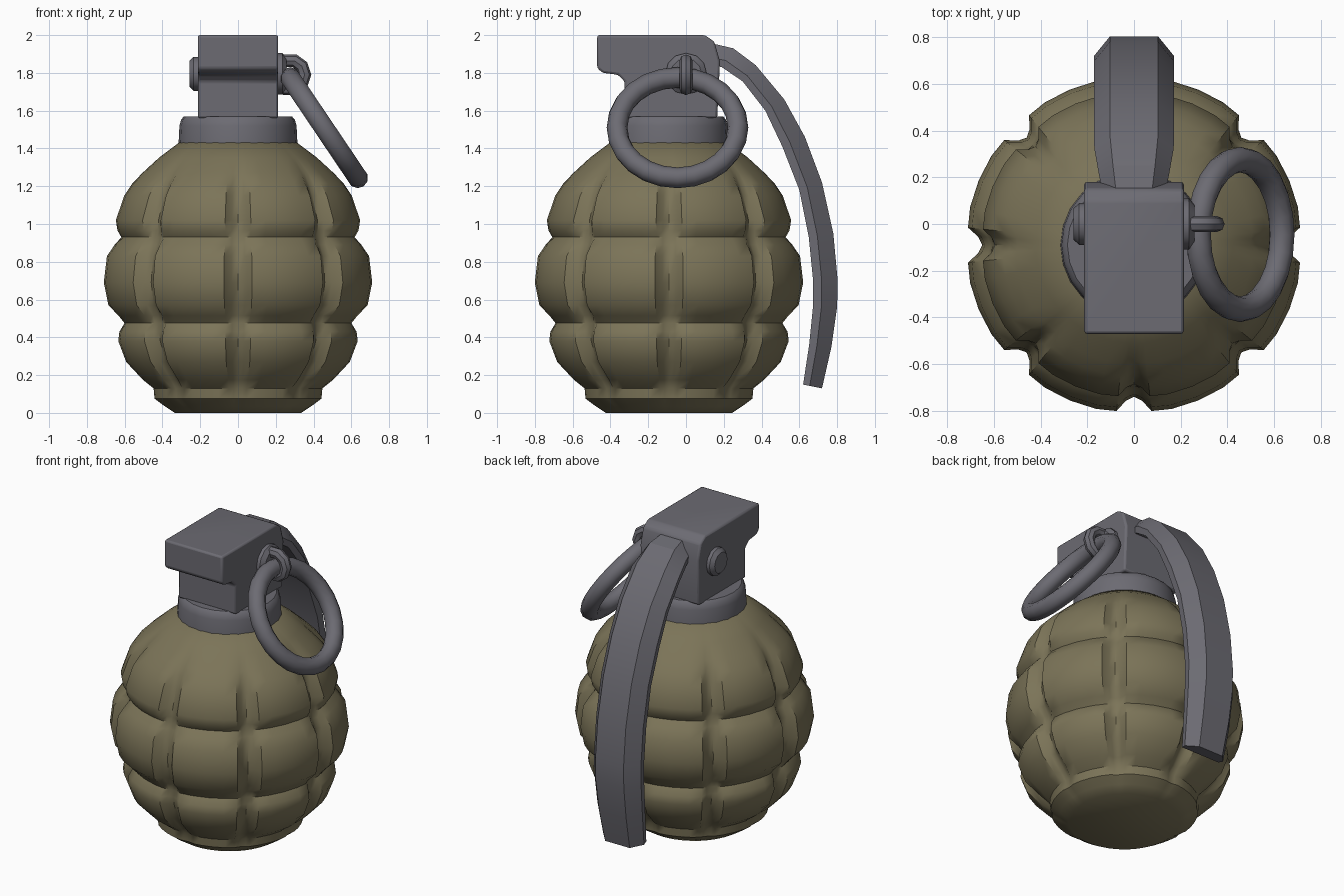
import bpy, bmesh, math
from mathutils import Matrix, Vector

if "Cube" in bpy.data.objects:
    bpy.data.objects.remove(bpy.data.objects["Cube"])


def material(name, rgb):
    m = bpy.data.materials.new(name)
    m.diffuse_color = (*rgb, 1)
    m.use_nodes = True
    m.node_tree.nodes["Principled BSDF"].inputs["Base Color"].default_value = m.diffuse_color
    return m


OLIVE = material("olive", (0.2, 0.175, 0.098))
GREY = material("gunmetal grey", (0.15, 0.147, 0.17))
CY = -0.09  # y of the body axis


def finish(bm, name, mat, angle=35, bevel=0):
    bmesh.ops.recalc_face_normals(bm, faces=bm.faces)
    me = bpy.data.meshes.new(name)
    bm.to_mesh(me)
    bm.free()
    me.materials.append(mat)
    ob = bpy.data.objects.new(name, me)
    bpy.context.collection.objects.link(ob)
    bpy.ops.object.select_all(action='DESELECT')
    ob.select_set(True)
    bpy.context.view_layer.objects.active = ob
    bpy.ops.object.shade_smooth_by_angle(angle=math.radians(angle))
    if bevel:
        b = ob.modifiers.new("bevel", 'BEVEL')
        b.width, b.segments, b.limit_method = bevel, 2, 'ANGLE'
    return ob


def loft(rings, closed=False):
    """Skin a list of equal-length vertex rings, capping the ends unless closed."""
    bm = bmesh.new()
    vs = [[bm.verts.new(p) for p in ring] for ring in rings]
    n, m = len(rings[0]), len(rings)
    for i in range(m if closed else m - 1):
        a, b = vs[i], vs[(i + 1) % m]
        for j in range(n):
            k = (j + 1) % n
            bm.faces.new((a[j], a[k], b[k], b[j]))
    if not closed:
        bm.faces.new(vs[0])
        bm.faces.new(vs[-1])
    return bm


def lathe(profile, sides, matrix):
    return loft([[matrix @ Vector((r * math.cos(t), r * math.sin(t), z))
                  for t in (2 * math.pi * j / sides for j in range(sides))]
                 for r, z in profile])


def torus(major, minor, n, k, matrix):
    rings = []
    for i in range(n):
        a = 2 * math.pi * i / n
        ring = []
        for j in range(k):
            b = 2 * math.pi * j / k
            r = major + minor * math.cos(b)
            ring.append(matrix @ Vector((r * math.cos(a), r * math.sin(a), minor * math.sin(b))))
        rings.append(ring)
    return loft(rings, closed=True)


# Body: rows of (radius, height, depth of the vertical grooves)
rows = [(0.335, 0, 0), (0.39, 0.035, 0.005), (0.445, 0.075, 0.01), (0.45, 0.13, 0.01),
        (0.51, 0.175, 0.045), (0.60, 0.27, 0.06), (0.642, 0.38, 0.06), (0.635, 0.43, 0.045),
        (0.605, 0.475, 0.015), (0.64, 0.515, 0.045), (0.695, 0.57, 0.065), (0.72, 0.69, 0.07),
        (0.703, 0.83, 0.065), (0.66, 0.89, 0.045), (0.622, 0.93, 0.015), (0.645, 0.965, 0.045),
        (0.655, 1.02, 0.06), (0.61, 1.15, 0.055), (0.565, 1.215, 0.035), (0.51, 1.27, 0.012),
        (0.42, 1.35, 0), (0.30, 1.44, 0)]
# Angle within a tile, share of the groove depth
steps = [(0, 1), (3, 0.75), (6, 0.08), (13, 0), (22.5, 0), (32, 0), (39, 0.08), (42, 0.75)]
rings = []
for r, z, depth in rows:
    ring = []
    for tile in range(8):
        for deg, share in steps:
            a = math.radians(tile * 45 + deg)
            rr = r - depth * share
            ring.append((rr * math.cos(a), CY + rr * math.sin(a), z))
    rings.append(ring)
finish(loft(rings), "body", OLIVE, 40)

# Neck collar
finish(lathe([(0.315, 1.42), (0.31, 1.52), (0.30, 1.555), (0.285, 1.57)], 24,
             Matrix.Translation((0, CY, 0))), "neck_collar", GREY)

# Head: side profile (y, z) pushed across the width
side = [(-0.47, 2.0), (0.10, 2.0), (0.15, 1.965), (0.18, 1.86), (0.165, 1.56), (-0.325, 1.56),
        (-0.325, 1.755), (-0.36, 1.79), (-0.44, 1.80), (-0.47, 1.825)]
finish(loft([[(x, y, z) for y, z in side] for x in (-0.213, 0.213)]), "head", GREY, 35, 0.012)

# Safety lever: outer line and inner line (y, z), with half width
lever = [((0.10, 1.965), (0.06, 1.86), 0.12), ((0.25, 1.93), (0.19, 1.83), 0.15),
         ((0.37, 1.84), (0.30, 1.755), 0.17), ((0.52, 1.66), (0.42, 1.60), 0.172),
         ((0.63, 1.46), (0.51, 1.41), 0.172), ((0.72, 1.22), (0.60, 1.18), 0.172),
         ((0.78, 0.95), (0.65, 0.93), 0.172), ((0.803, 0.70), (0.673, 0.70), 0.172),
         ((0.80, 0.56), (0.672, 0.56), 0.172), ((0.77, 0.35), (0.652, 0.36), 0.165),
         ((0.72, 0.13), (0.62, 0.15), 0.15)]
rings = []
for outer, inner, w in lever:
    o, i = Vector(outer), Vector(inner)
    m = i.lerp(o, 0.35)
    rings.append([(x, p.x, p.y) for x, p in ((-w * 0.6, o), (w * 0.6, o), (w, m),
                                             (w * 0.95, i), (-w * 0.95, i), (-w, m))])
finish(loft(rings), "safety_lever", GREY, 20)

# Pin bosses on both sides of the head
for name, sign, r in (("pin_boss_left", -1, 0.09), ("pin_boss_right", 1, 0.11)):
    turn = Matrix.Translation((0, 0, 1.795)) @ Matrix.Rotation(sign * math.pi / 2, 4, 'Y')
    finish(lathe([(r, 0.19), (r, 0.235), (r * 0.75, 0.258)], 12, turn), name, GREY)

# Pin eye and pull ring
finish(torus(0.078, 0.035, 10, 8, Matrix.Translation((0.275, 0, 1.79))
             @ Matrix.Rotation(math.pi / 2, 4, 'X')), "pin_eye", GREY, 40)
finish(torus(0.32, 0.055, 24, 10, Matrix.Translation((0.455, -0.045, 1.51))
             @ Matrix.Rotation(math.radians(56), 4, 'Y')), "pull_ring", GREY, 60)
